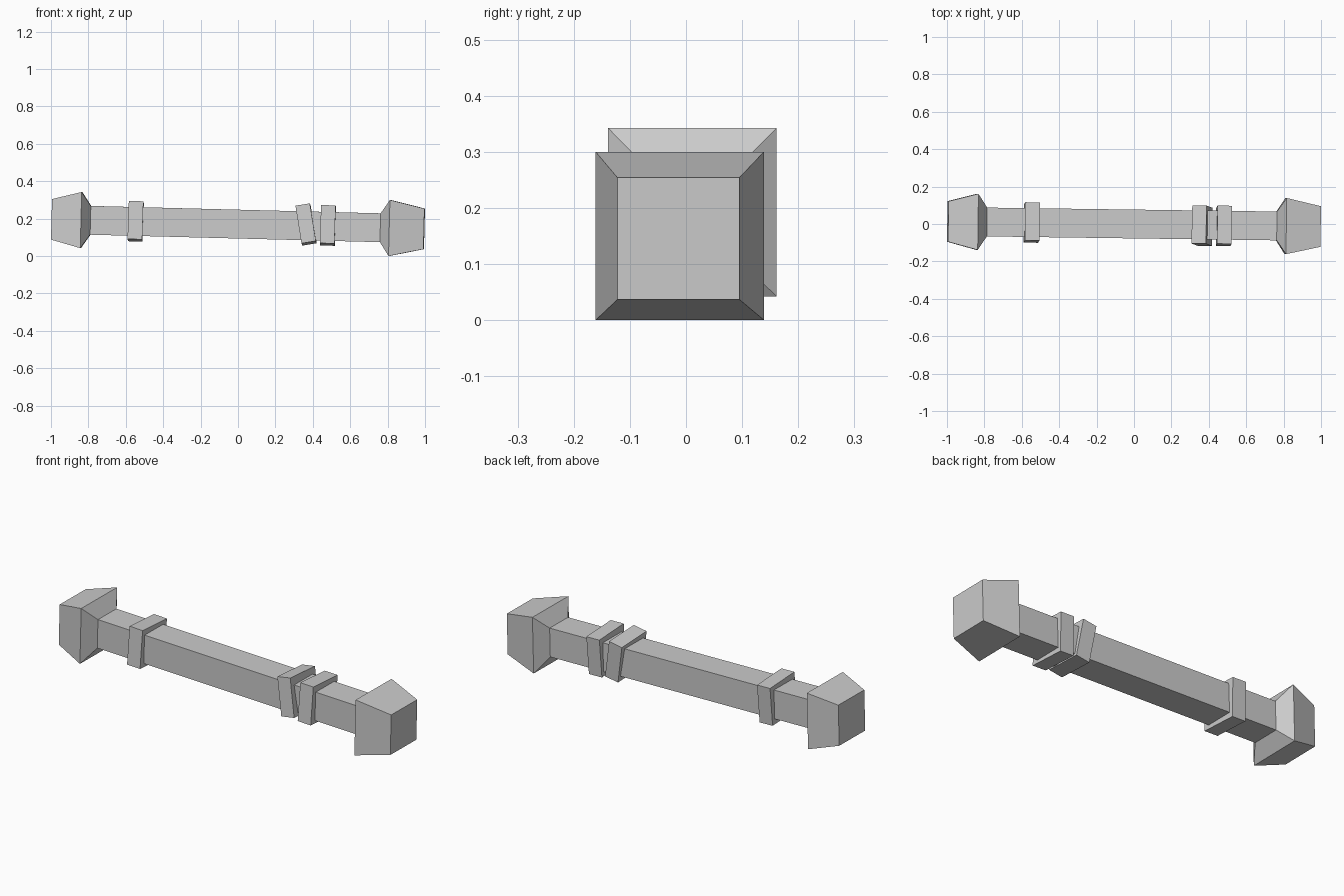
import bpy
import bmesh
from mathutils import Vector, Euler, Matrix

if "Cube" in bpy.data.objects:
    bpy.data.objects.remove(bpy.data.objects["Cube"])

# Slightly tilted axis shared by the whole bar
CENTRE = Vector((0, 0, 0.171))
TILT, YAW = 0.0256, -0.0136


def square_loft(name, sections, centre=CENTRE, rot=(0, TILT, YAW)):
    """Capped square tube along local x; sections = (x, half width)."""
    bm = bmesh.new()
    loops = []
    for x, h in sections:
        loops.append([bm.verts.new((x, sy * h, sz * h))
                      for sy, sz in ((-1, -1), (1, -1), (1, 1), (-1, 1))])
    for a, b in zip(loops, loops[1:]):
        for i in range(4):
            j = (i + 1) % 4
            bm.faces.new((a[i], a[j], b[j], b[i]))
    bm.faces.new(loops[0])
    bm.faces.new(loops[-1][::-1])
    bmesh.ops.recalc_face_normals(bm, faces=bm.faces)
    mesh = bpy.data.meshes.new(name)
    bm.to_mesh(mesh)
    bm.free()
    obj = bpy.data.objects.new(name, mesh)
    obj.matrix_world = Matrix.Translation(centre) @ Euler(rot).to_matrix().to_4x4()
    bpy.context.collection.objects.link(obj)
    return obj


# Square shaft
square_loft("shaft", [(-0.80, 0.077), (0.77, 0.077)])

# Flared end knobs
square_loft("left_knob", [(-0.996, 0.1085), (-0.838, 0.15), (-0.788, 0.077)])
square_loft("right_knob", [(0.762, 0.077), (0.811, 0.15), (0.996, 0.1085)])

# Collars around the shaft, slightly rolled; the middle one is leaning
collars = [
    ("left_collar", (-0.547, 0.008, 0.186), 0.033),
    ("leaning_collar", (0.364, -0.009, 0.169), -0.16),
    ("right_collar", (0.481, -0.010, 0.164), 0.033),
]
for name, pos, lean in collars:
    square_loft(name, [(-0.039, 0.102), (0.039, 0.102)],
                Vector(pos), (-0.06, lean, YAW))
